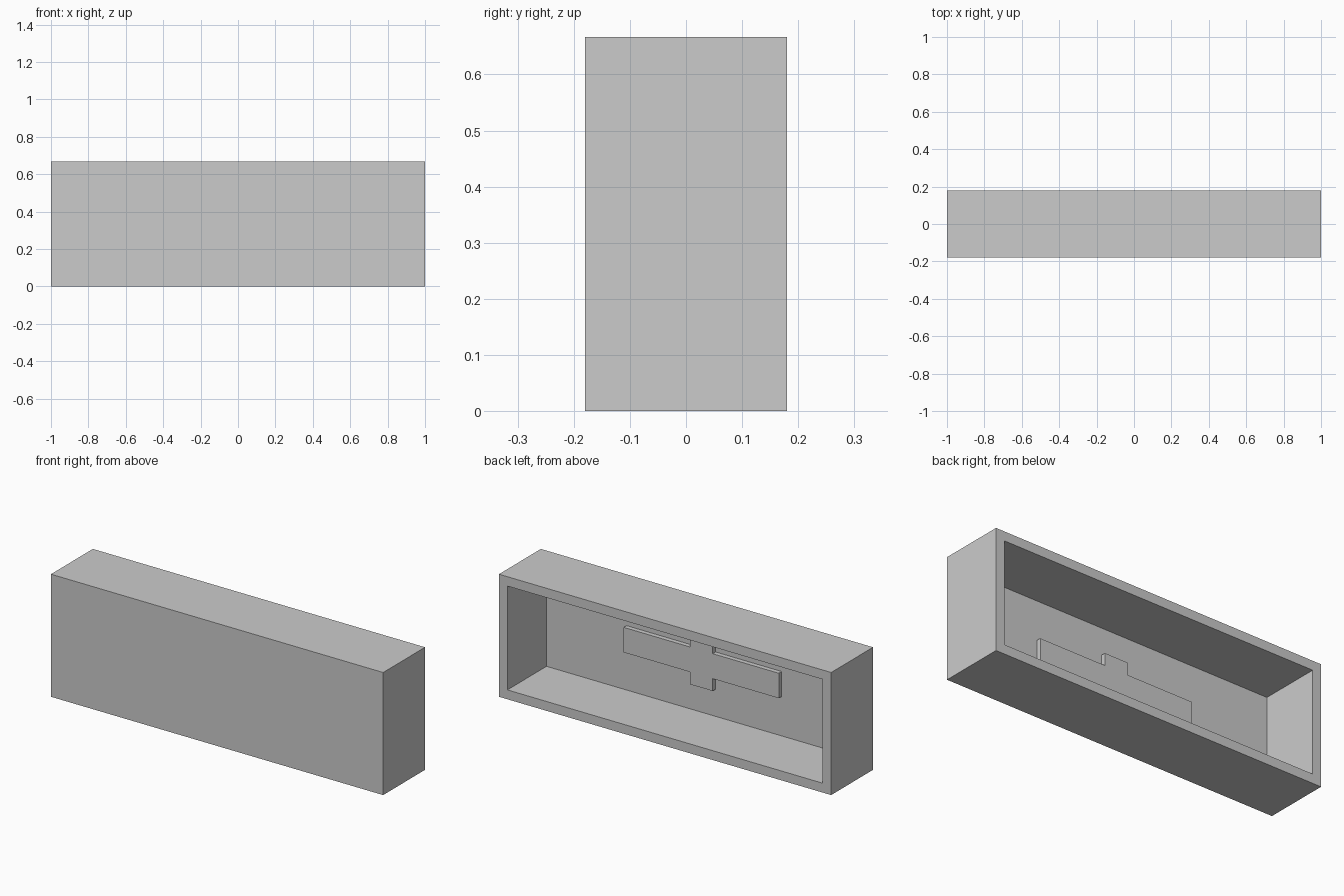
import bpy
import bmesh

WIDTH, DEPTH, HEIGHT = 2.0, 0.36, 0.667
WALL, PANEL = 0.051, 0.024

cube = bpy.data.objects.get("Cube")
if cube:
    bpy.data.objects.remove(cube, do_unlink=True)

grey = bpy.data.materials.new("light grey")
grey.use_nodes = True
grey.diffuse_color = (0.6, 0.6, 0.6, 1)
grey.node_tree.nodes["Principled BSDF"].inputs["Base Color"].default_value = grey.diffuse_color


def add_object(name, bm):
    bmesh.ops.recalc_face_normals(bm, faces=bm.faces)
    mesh = bpy.data.meshes.new(name)
    bm.to_mesh(mesh)
    bm.free()
    mesh.materials.append(grey)
    obj = bpy.data.objects.new(name, mesh)
    bpy.context.collection.objects.link(obj)
    return obj


# Open-backed case: a box whose back face is inset and pushed in
bm = bmesh.new()
bmesh.ops.create_cube(bm, size=1)
bmesh.ops.scale(bm, vec=(WIDTH, DEPTH, HEIGHT), verts=bm.verts)
bmesh.ops.translate(bm, vec=(0, 0, HEIGHT / 2), verts=bm.verts)
back = max(bm.faces, key=lambda f: f.calc_center_median().y)
bmesh.ops.inset_region(bm, faces=[back], thickness=WALL, use_even_offset=True)
rim = bmesh.ops.extrude_discrete_faces(bm, faces=[back])["faces"]
bmesh.ops.translate(bm, vec=(0, PANEL - DEPTH, 0), verts=rim[0].verts)
add_object("case", bm)

# Raised cross on the inside of the front panel
ARM_X, ARM_Z, BAR_X, BAR_Z = 0.467, 0.068, 0.069, 0.135
quarter = [(ARM_X, ARM_Z), (BAR_X, ARM_Z), (BAR_X, BAR_Z)]
half = quarter + [(-x, z) for x, z in reversed(quarter)]
outline = half + [(-x, -z) for x, z in half]
inner_y = PANEL - DEPTH / 2
bm = bmesh.new()
face = bm.faces.new([bm.verts.new((x, inner_y, HEIGHT / 2 + z)) for x, z in outline])
solid = bmesh.ops.extrude_face_region(bm, geom=[face], use_keep_orig=True)["geom"]
raised = [v for v in solid if isinstance(v, bmesh.types.BMVert)]
bmesh.ops.translate(bm, vec=(0, 0.025, 0), verts=raised)
add_object("inner_cross", bm)
